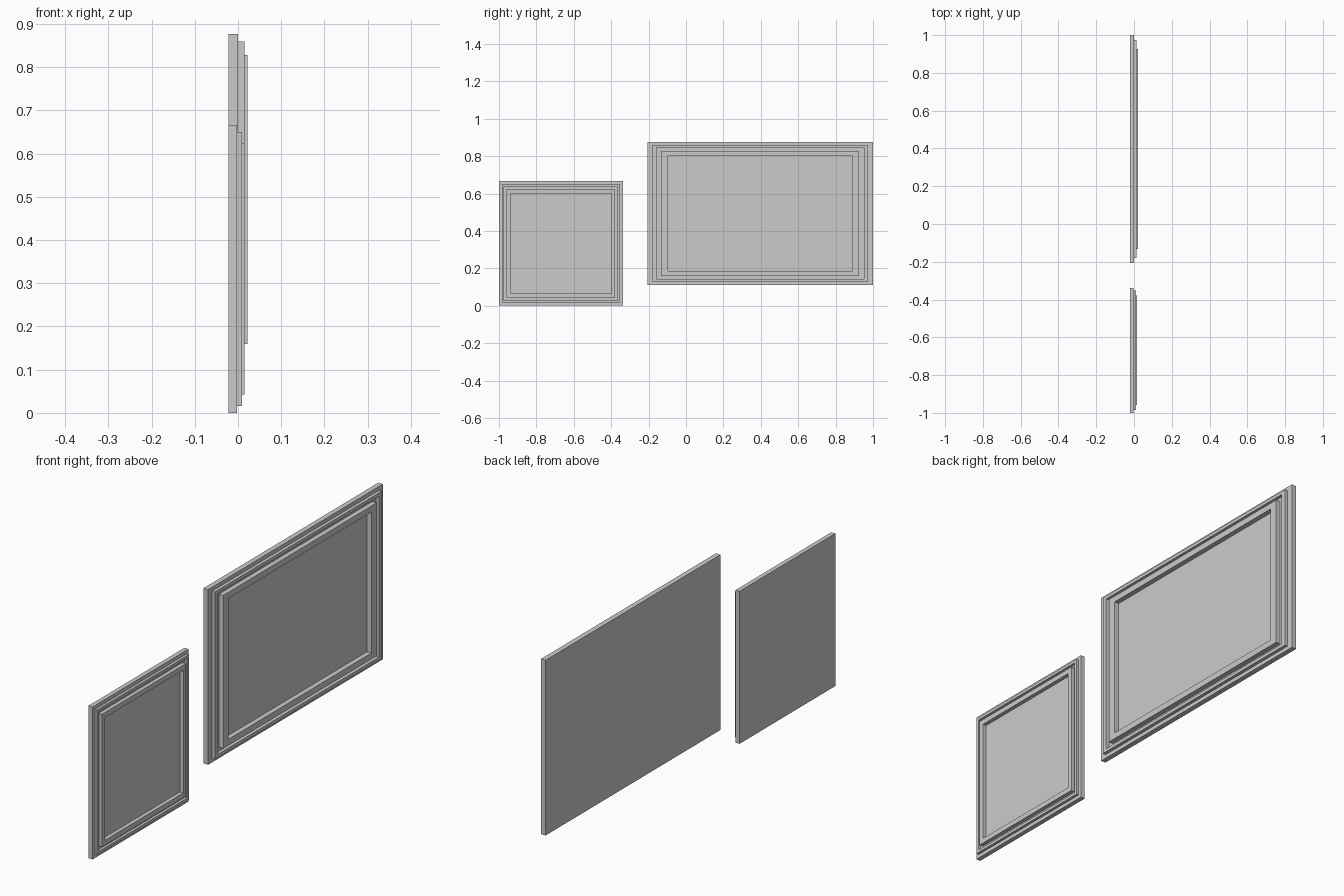
import bpy, bmesh

if "Cube" in bpy.data.objects:
    bpy.data.objects.remove(bpy.data.objects["Cube"])

BACK = -0.022  # shared rear plane of both pictures


def make_object(name, bm):
    bmesh.ops.recalc_face_normals(bm, faces=bm.faces)
    mesh = bpy.data.meshes.new(name)
    bm.to_mesh(mesh)
    bm.free()
    bpy.context.collection.objects.link(bpy.data.objects.new(name, mesh))


def inset(rect, dy, dz):
    y0, y1, z0, z1 = rect
    return y0 + dy, y1 - dy, z0 + dz, z1 - dz


def loop(bm, rect, x):
    y0, y1, z0, z1 = rect
    return [bm.verts.new((x, y, z)) for y, z in ((y0, z0), (y1, z0), (y1, z1), (y0, z1))]


def bridge(bm, a, b):
    for i in range(4):
        j = (i + 1) % 4
        bm.faces.new((a[i], a[j], b[j], b[i]))


def framed_panel(name, rect, steps):
    """Solid panel: steps are (y inset, z inset, x) loops from back to front."""
    bm = bmesh.new()
    loops = [loop(bm, inset(rect, dy, dz), x) for dy, dz, x in steps]
    for a, b in zip(loops, loops[1:]):
        bridge(bm, a, b)
    bm.faces.new(loops[0])
    bm.faces.new(loops[-1])
    make_object(name, bm)


def stepped_profile(insets, base, outer, inner):
    """Base slab, outer moulding, groove, inner moulding, recessed picture."""
    heights = (BACK, base, outer, base, inner, base)
    steps = []
    for i, (dy, dz) in enumerate(insets):
        steps += [(dy, dz, heights[i]), (dy, dz, heights[i + 1])]
    return steps


# Large landscape picture
framed_panel("large_picture_frame", (-0.207, 1.0, 0.111, 0.876),
             stepped_profile([(0, 0), (0.027, 0.017), (0.048, 0.031), (0.074, 0.048), (0.111, 0.075)],
                             0.0005, 0.0145, 0.022))

# Small square picture
framed_panel("small_picture_frame", (-1.0, -0.338, 0.0, 0.666),
             stepped_profile([(0, 0), (0.015, 0.016), (0.027, 0.028), (0.041, 0.043), (0.061, 0.065)],
                             -0.002, 0.0095, 0.015))
